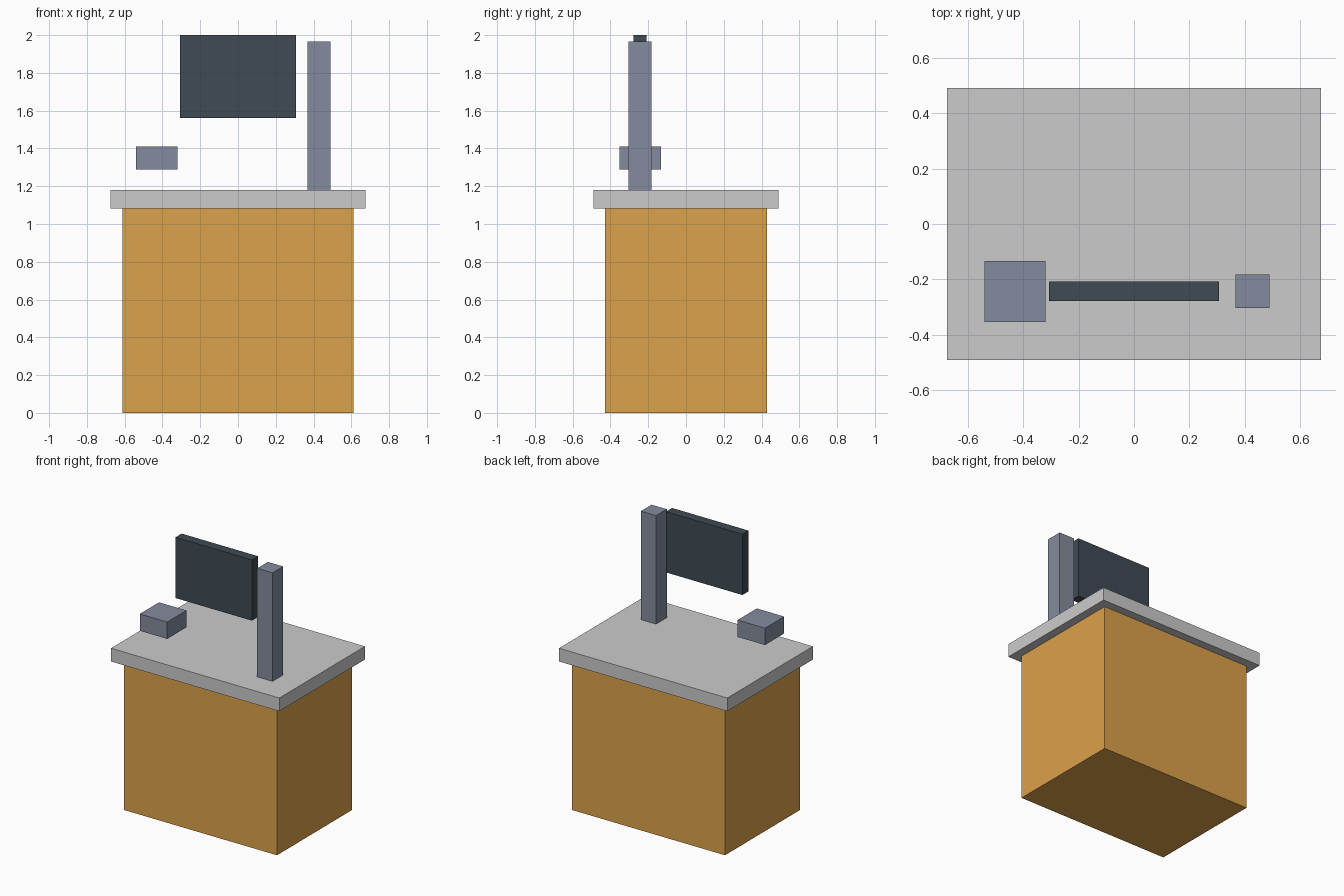
import bpy

if "Cube" in bpy.data.objects:
    bpy.data.objects.remove(bpy.data.objects["Cube"])


def material(name, rgb):
    m = bpy.data.materials.new(name)
    m.diffuse_color = (*rgb, 1)
    m.use_nodes = True
    m.node_tree.nodes["Principled BSDF"].inputs["Base Color"].default_value = m.diffuse_color
    return m


def box(name, center, size, mat=None):
    bpy.ops.mesh.primitive_cube_add(size=1, location=center)
    ob = bpy.context.object
    ob.name = name
    ob.scale = size
    bpy.ops.object.transform_apply(location=False, rotation=False, scale=True)
    if mat:
        ob.data.materials.append(mat)
    return ob


wood = material("orange_cabinet", (0.72, 0.36, 0.07))
metal = material("blue_grey", (0.23, 0.26, 0.34))
dark = material("dark_screen", (0.05, 0.067, 0.087))

BODY_TOP, SLAB_TOP, REAR_Y = 1.083, 1.179, -0.243

# Cabinet and overhanging worktop
box("cabinet", (0, 0, BODY_TOP / 2), (1.225, 0.856, BODY_TOP), wood)
box("worktop", (0, 0, (BODY_TOP + SLAB_TOP) / 2), (1.348, 0.98, SLAB_TOP - BODY_TOP))

# Post standing on the worktop
box("post", (0.428, REAR_Y, (SLAB_TOP + 1.965) / 2), (0.122, 0.122, 1.965 - SLAB_TOP), metal)

# Raised screen and small floating unit
box("screen", (0, REAR_Y, 1.78), (0.612, 0.07, 0.44), dark)
box("small_unit", (-0.43, REAR_Y, 1.35), (0.22, 0.22, 0.122), metal)
